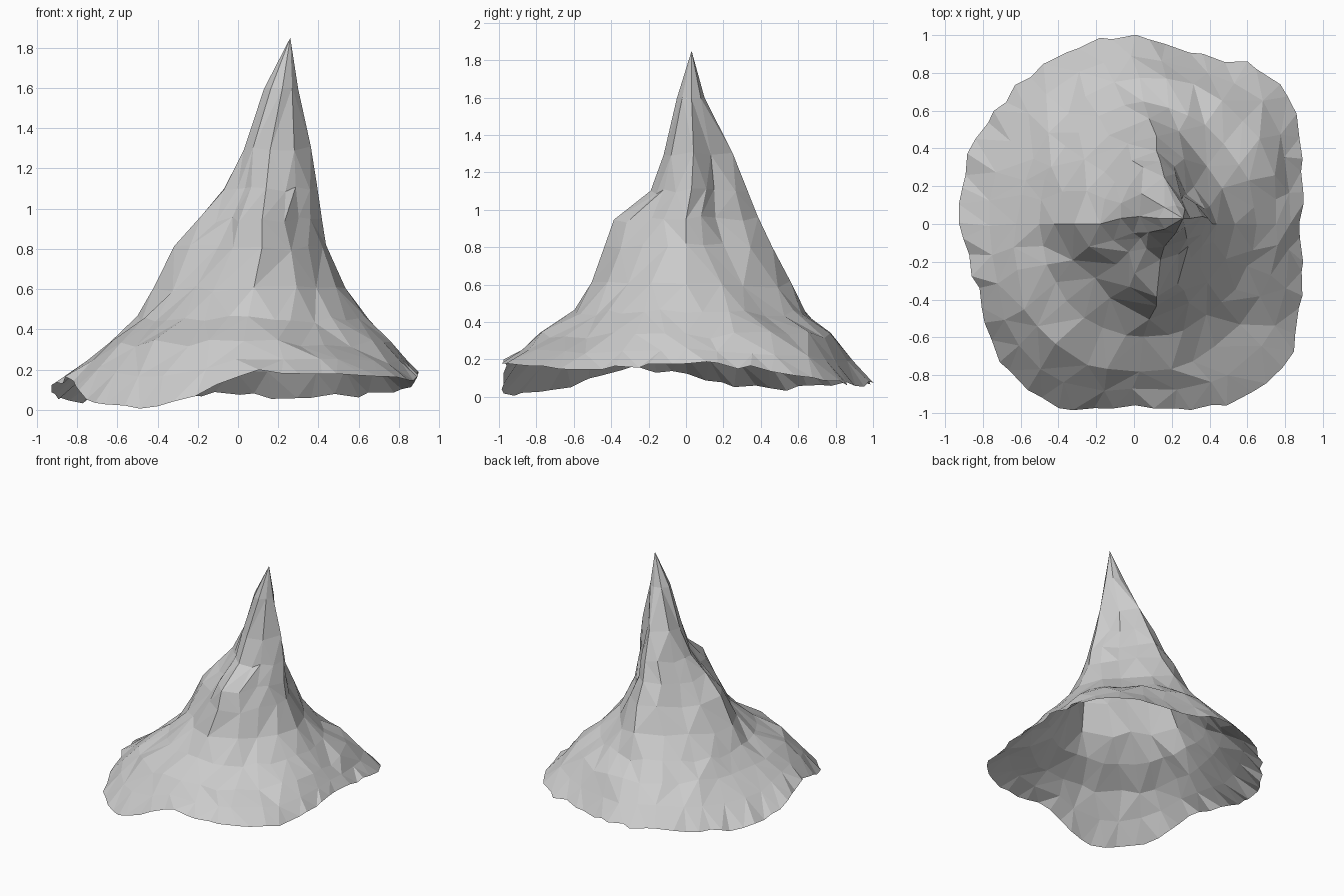
import bpy, bmesh, math, random

cube = bpy.data.objects.get("Cube")
if cube:
    bpy.data.objects.remove(cube)
rng = random.Random(4)


def around(values, t):
    """Smooth periodic value at turn fraction t (counterclockwise from +x)."""
    n = len(values)
    i, f = divmod((t % 1) * n, 1)
    a, b, c, d = (values[(int(i) + k) % n] / 100 for k in (-1, 0, 1, 2))
    return b + f / 2 * (c - a + f * (2*a - 5*b + 4*c - d + f * (3*(b - c) + d - a)))


# Rock contours: height, centre, segments, radii in eight directions (hundredths)
contours = [
    (1.60, (.22, .03), 8, (8, 7, 7, 8, 9, 8, 8, 7)),
    (1.30, (.16, .04), 8, (20, 13, 21, 17, 13, 12, 16, 17)),
    (1.10, (.14, .03), 16, (25, 17, 30, 24, 21, 15, 22, 21)),
    (.95, (.12, 0), 16, (30, 22, 38, 31, 30, 21, 38, 26)),
    (.80, (.12, 0), 16, (32, 28, 47, 39, 44, 30, 43, 32)),
    (.60, (.08, 0), 16, (45, 43, 55, 49, 50, 41, 50, 44)),
    (.45, (.05, 0), 32, (60, 60, 64, 59, 55, 57, 60, 59)),
    (.33, (.03, 0), 32, (73, 78, 77, 68, 65, 77, 79, 76)),
]
# Ragged rim: radius and height in sixteen directions (hundredths)
rim_radius = (89, 95, 108, 96, 100, 98, 95, 95, 92, 90, 101, 105, 97, 105, 111, 96)
rim_height = (18, 15, 9, 6, 7, 9, 5, 5, 11, 15, 4, 1, 17, 18, 15, 15)


def polar(centre, angle, radius, z):
    return (centre[0] + radius * math.cos(angle),
            centre[1] + radius * math.sin(angle), max(z, 0))


bm = bmesh.new()
rings = []
for z, centre, n, radii in contours:
    ring = []
    for i in range(n):
        t = i / n
        wobble = 0 if i % (n // 8) == 0 else rng.uniform(-.25, .25) / n
        r = around(radii, t + wobble) * rng.uniform(.985, 1.015)
        lift = rng.uniform(-.02, .02) * min(1, r * 4)
        ring.append(bm.verts.new(polar(centre, math.tau * (t + wobble), r, z + lift)))
    rings.append(ring)

# Skirt flaring from the lowest contour to the rim
low_z, low_centre, _, low_radii = contours[-1]
for blend, n, rough in ((.5, 32, .01), (1, 64, .016)):
    ring = []
    for i in range(n):
        t = (i + rng.uniform(-.25, .25)) / n
        r = around(low_radii, t) * (1 - blend) + around(rim_radius, t) * blend
        z = low_z * (1 - blend) + around(rim_height, t) * blend
        centre = (low_centre[0] * (1 - blend), 0)
        ring.append(bm.verts.new(polar(centre, math.tau * t,
                                       r + rng.uniform(-rough, rough),
                                       z + rng.uniform(-rough, rough))))
    rings.append(ring)

# Pointed summit
summit = bm.verts.new((.26, .03, 1.85))
top = rings[0]
for i, v in enumerate(top):
    bm.faces.new((summit, v, top[(i + 1) % len(top)]))

# Triangulated bands, splitting each edge where the segment count doubles
for upper, lower in zip(rings, rings[1:]):
    n, m = len(upper), len(lower)
    for i in range(n):
        a, b = upper[i], upper[(i + 1) % n]
        if m == n:
            c, d = lower[i], lower[(i + 1) % n]
            tris = ((a, c, d), (a, d, b)) if rng.random() < .5 else ((a, c, b), (b, c, d))
        else:
            c, d, e = (lower[(2 * i + k) % m] for k in range(3))
            tris = (a, c, d), (a, d, b), (b, d, e)
        for tri in tris:
            bm.faces.new(tri)

mesh = bpy.data.meshes.new("mountain_rock")
bm.to_mesh(mesh)
bm.free()
mountain = bpy.data.objects.new("mountain_rock", mesh)
bpy.context.collection.objects.link(mountain)

# Plain grey stone
stone = bpy.data.materials.new("grey_stone")
stone.use_nodes = True
colour = (.6, .6, .6, 1)
stone.diffuse_color = colour
stone.node_tree.nodes["Principled BSDF"].inputs["Base Color"].default_value = colour
mesh.materials.append(stone)
